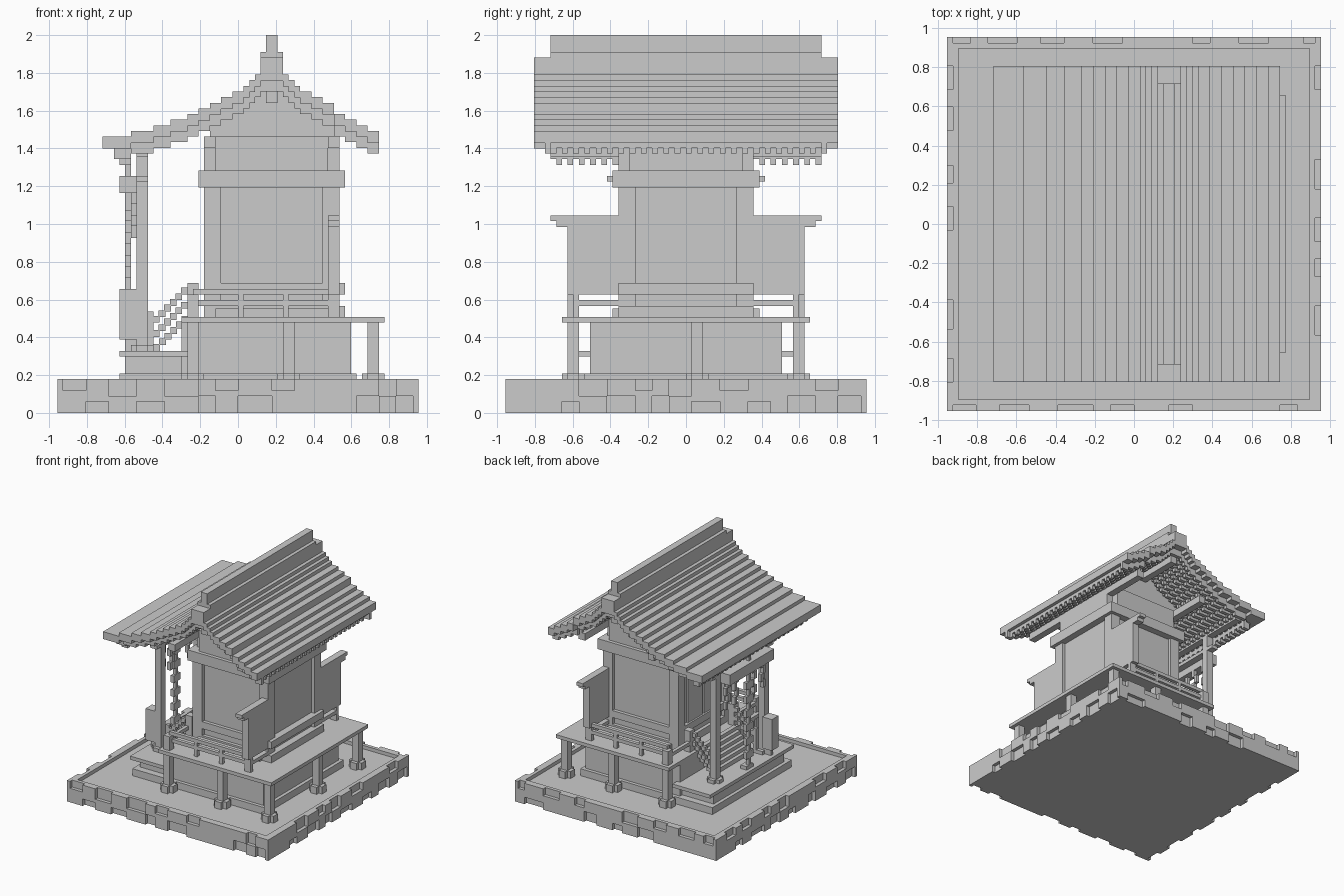
import bpy
import bmesh
import random
from mathutils import Matrix

if "Cube" in bpy.data.objects:
    bpy.data.objects.remove(bpy.data.objects["Cube"], do_unlink=True)

UNIT = 2 / 67  # edge of one building cell
random.seed(4)


def part(name, boxes, mirror=False):
    """Join boxes given as (x range, y range, z range) in cells into one object."""
    bm = bmesh.new()
    if mirror:
        boxes = boxes + [(x, (-y[1], -y[0]), z) for x, y, z in boxes]
    for box in boxes:
        size = Matrix.Diagonal([(b - a) * UNIT for a, b in box] + [1])
        centre = Matrix.Translation([(a + b) / 2 * UNIT for a, b in box])
        bmesh.ops.create_cube(bm, size=1, matrix=centre @ size)
    mesh = bpy.data.meshes.new(name)
    bm.to_mesh(mesh)
    bm.free()
    obj = bpy.data.objects.new(name, mesh)
    bpy.context.collection.objects.link(obj)
    return obj


def both(r):
    return (-r, r)


def cross(x, y, z):
    """Plus-shaped footing around a two-cell post."""
    wide_x, wide_y = (x[0] - 1, x[1] + 1), (y[0] - 1, y[1] + 1)
    return [(wide_x, y, z), (x, wide_y, z)]


# Stone base with a raised rim and irregular projecting blocks
part("base_slab", [(both(31), both(31), (0, 5))])
part("base_rim", [(both(31), (30, 31), (5, 6)), ((30, 31), both(31), (5, 6)),
                  ((-31, -30), both(31), (5, 6))] + [(both(31), (-31, -30), (5, 6))])
stones = []
for side in range(4):
    at, upper = -32, side % 2 == 0
    while at < 32:
        end = min(32, at + random.randint(3, 6))
        z = (random.choice((2, 3)), 6) if upper else (0, random.choice((3, 4)))
        if random.random() < 0.2:
            z = (0, 6)
        along, out = (at, end), ((31, 32) if side < 2 else (-32, -31))
        stones.append((along, out, z) if side % 2 else (out, along, z))
        at, upper = end, not upper
part("base_stones", stones)

# Raised floor and its supports
part("floor_core", [((-10, 20), both(17), (5, 16)), ((-10, 21), both(18), (5, 7))])
part("veranda", [((-10, 26), both(22), (16, 17))])
posts, feet = [], []
for x in (-9, 8, 23):
    post = ((x, x + 2), (19, 21))
    posts.append(post + ((5, 16),))
    feet += cross(*post, (5, 7))
part("veranda_posts", posts, True)
part("veranda_feet", feet, True)
part("rear_post", [((23, 25), (1, 3), (5, 16))])
part("rear_foot", cross((23, 25), (1, 3), (5, 7)))

# Railing and side screens
rails = [((-9, -7), (19, 21), (17, 21)), ((-9, -7), (9, 11), (17, 23))]
for z in (19, 21):
    rails.append(((-8, 16), (19, 20), (z, z + 1)))
rails.append(((-9, -8), (10, 19), (19, 20)))
for x in (0, 8):
    rails.append(((x, x + 1), (19, 20), (17, 21)))
part("railing", rails, True)
part("side_screens", [((16, 18), (12, 21), (21, 33)), ((16, 18), (19, 20), (17, 21)),
                      ((16, 18), (12, 20), (19, 20))], True)
part("screen_caps", [((16, 18), (12, 24), (34, 35)), ((16, 18), (12, 23), (33, 34))], True)

# Entrance platform and stairs
part("platform", [((-21, -9), both(18), (5, 7)), ((-20, -9), both(16), (7, 10)),
                  ((-21, -9), both(19), (10, 11))])
treads, banisters = [], []
for i in range(6):
    x = (i - 15, i - 14)
    treads.append(((x[0], x[1] + 0.2), both(9), (11 + i, 12.2 + i)))
    for z in (13.5, 16):
        banisters.append(((x[0] - 0.1, x[1] + 0.1), (9, 10), (z + i, z + i + 1.2)))
part("stair_treads", treads)
part("stair_banisters", banisters, True)
part("stair_newels", [((-16, -15), (9, 10), (11, 18))], True)

# Main hall
part("hall_walls", [((-5, 17), both(11), (17, 40))])
part("hall_pillars", [(x, (9, 12), (17, 40)) for x in ((-6, -3), (15, 18))], True)
sills = []
for z in ((17, 19), (21, 23)):
    sills.append(((-6, 19), both(12), z))
part("hall_sills", sills + [((-4, 16), both(13), (17, 18.5))])
part("hall_lintel", [((-7, 19), both(13), (40, 43))])
part("hall_frieze", [((-6, 18), both(10), (43, 48)), ((-4, 16), both(12), (43, 49))])
part("hall_doors", [((-5.5, -5), (0.3, 7), (23, 38))], True)

# Porch with its rope, streamers and offering box
pillar = ((-18, -16), (10, 12))
part("porch_pillars", [pillar + ((11, 46),)], True)
part("porch_feet", cross(*pillar, (11, 12)), True)
part("porch_tie", [((-18, -16), both(14), (41, 42)), ((-18, -16), both(24), (45.5, 48))])
part("straw_rope", [((-21, -18), both(10), (39, 42))])
streamers = []
for y in (3, 7):
    for i in range(4):
        shift = y + i % 2
        streamers.append(((-19, -18), (shift, shift + 1), (37 - 2 * i, 39.2 - 2 * i)))
part("paper_streamers", streamers, True)
knots = [((-20, -19), (-1, 0), (12, 46))]
for z in range(14, 38, 4):
    knots.append(((-20, -19), (-2, 1), (z, z + 2)))
part("bell_rope", knots + [((-20, -18), (-2, 1), (11, 12))])
part("hanging_box", [((-21, -18), (-12, -9), (13, 22)), ((-20, -18), (-11, -10), (11, 13))])

# Stepped roof: each course drops one cell as it moves out from the ridge
left_edges = [4, 3, 2, 1, -1, -3, -5, -7, -9, -12, -15, -19, -24]
right_edges = [8, 9, 10, 11, 13, 15, 17, 19, 21, 23, 25]
right_tops = [60, 59, 58, 57, 56, 55, 53, 52, 51, 50]
courses = [((b, a), 60 - i) for i, (a, b) in enumerate(zip(left_edges, left_edges[1:]))]
courses += list(zip(zip(right_edges, right_edges[1:]), right_tops))
courses.append(((4, 8), 61))
tiles, rafters, gable = [], [], []
for x, top in courses:
    tiles.append((x, both(27), (top - 2.1, top)))
    inner = (max(x[0], -22), min(x[1], 24))
    for y in range(-24, 24, 2):
        rafters.append((inner, (y, y + 1), (top - 4, top - 2)))
    rafters.append(((inner[1] - 1, inner[1]), both(24), (top - 3, top - 2)))
    if -6 <= x[0] and x[1] <= 18:
        gable.append((x, both(11), (47, top - 2)))
for y in range(-23, 24, 2):
    rafters.append(((-21, -19), (y, y + 1), (44, 46)))
part("roof_tiles", tiles)
part("roof_rafters", rafters)
part("gable_walls", gable)
part("roof_purlins", [(x, both(23), (47, 49)) for x in ((-6, -4), (16, 18))]
     + [((5, 7), both(24), (55, 58))])
part("roof_bargeboards", [(x, (24, 25), (top - 4, top - 2)) for x, top in courses
                          if x[0] > -20], True)
part("ridge_base", [((4, 8), both(27), (59, 63)), ((4, 8), both(24), (63, 64))])
part("ridge_cap", [((5, 7), both(24), (64, 67))])
